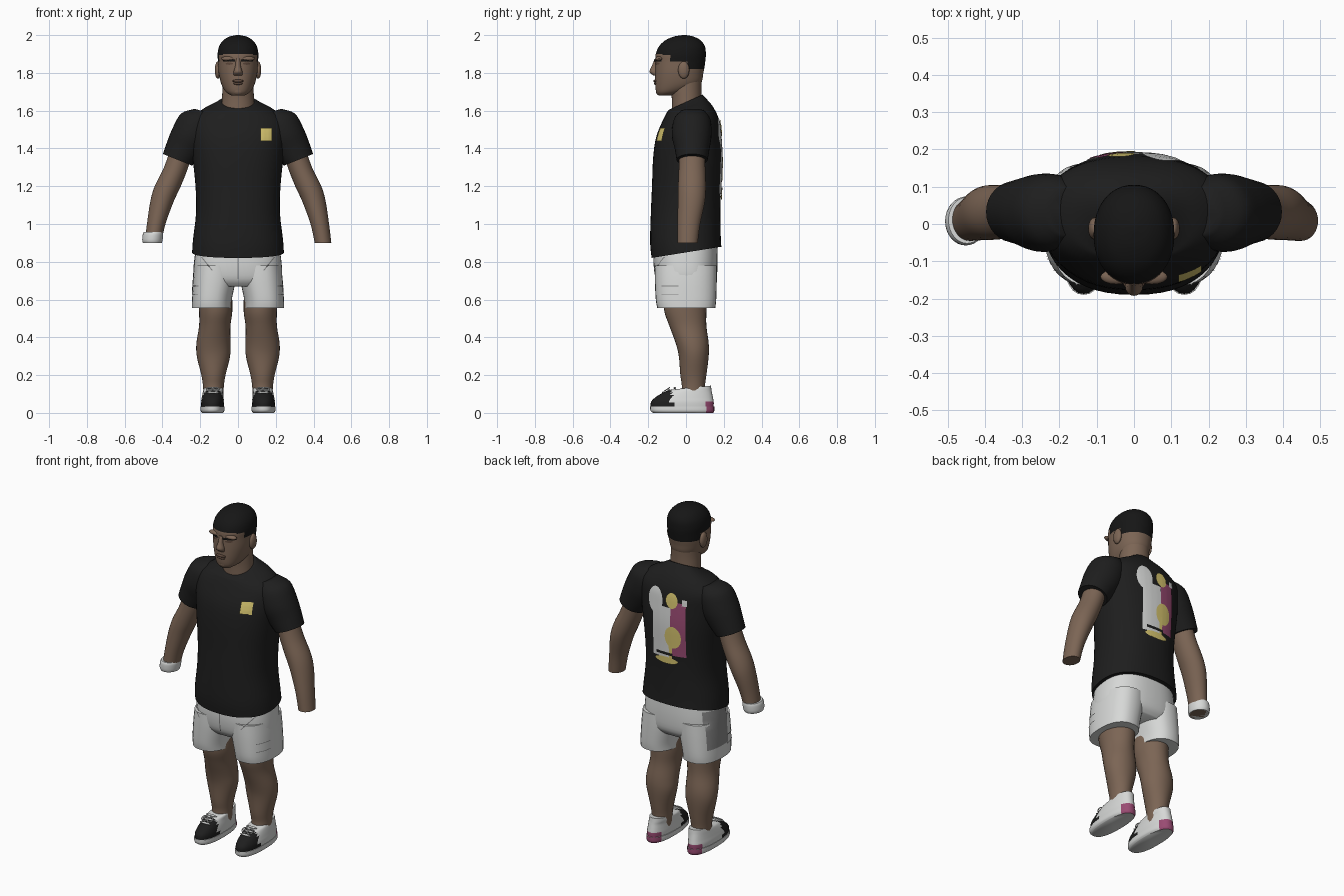
import bpy, bmesh, math
from mathutils import Vector
from mathutils.bvhtree import BVHTree


def material(name, r, g, b):
    m = bpy.data.materials.new(name)
    m.diffuse_color = (r, g, b, 1)
    return m


BLACK = material("black cloth", 0.013, 0.013, 0.013)
HAIR = material("hair black", 0.008, 0.008, 0.008)
SKIN = material("skin", 0.2, 0.13, 0.09)
DARK_SKIN = material("dark skin", 0.11, 0.065, 0.045)
WHITE = material("white", 0.68, 0.69, 0.68)
YELLOW = material("yellow", 0.68, 0.56, 0.16)
PINK = material("pink", 0.32, 0.07, 0.17)
GREY = material("grey", 0.25, 0.25, 0.25)


def finish(name, bm, mats, rule=None):
    me = bpy.data.meshes.new(name)
    bm.to_mesh(me)
    bm.free()
    ob = bpy.data.objects.new(name, me)
    bpy.context.collection.objects.link(ob)
    for m in mats:
        me.materials.append(m)
    for p in me.polygons:
        p.use_smooth = True
        if rule:
            p.material_index = rule(p.center)
    bpy.ops.object.select_all(action='DESELECT')
    ob.select_set(True)
    bpy.context.view_layer.objects.active = ob
    bpy.ops.object.shade_smooth_by_angle(angle=math.radians(50))
    return ob


def catmull(a, b, c, d, t):
    return 0.5 * (2*b + (c-a)*t + (2*a-5*b+4*c-d)*t*t + (3*b-a-3*c+d)*t**3)


def loft(name, sections, mats, side=1, power=2.0, seg=32, steps=4, rule=None):
    """Sections: z, centre x, radius x, front y, back y, tilt along x, tilt along y."""
    s = [tuple(k) + (0,) * (7 - len(k)) for k in sections]
    rows = []
    for i in range(len(s) - 1):
        a, b, c, d = s[max(i-1, 0)], s[i], s[i+1], s[min(i+2, len(s)-1)]
        rows += [[catmull(*q, j/steps) for q in zip(a, b, c, d)] for j in range(steps)]
    rows.append(s[-1])
    bm = bmesh.new()
    rings = []
    for z, cx, rx, yf, yb, tx, ty in rows:
        ring = []
        for k in range(seg):
            t = 2 * math.pi * k / seg
            c, n = math.cos(t), math.sin(t)
            dx = rx * math.copysign(abs(c) ** (2/power), c)
            dy = (yb-yf)/2 * math.copysign(abs(n) ** (2/power), n)
            ring.append(bm.verts.new((side*(cx+dx), (yf+yb)/2+dy, z+tx*dx+ty*dy)))
        rings.append(ring)
    for a, b in zip(rings, rings[1:]):
        for k in range(seg):
            bm.faces.new((a[k], a[(k+1) % seg], b[(k+1) % seg], b[k]))
    bm.faces.new(rings[0])
    bm.faces.new(rings[-1])
    bmesh.ops.recalc_face_normals(bm, faces=bm.faces)
    return finish(name, bm, mats, rule)


def ball(name, loc, size, mat):
    bm = bmesh.new()
    bmesh.ops.create_uvsphere(bm, u_segments=16, v_segments=10, radius=1)
    bmesh.ops.scale(bm, vec=size, verts=bm.verts)
    bmesh.ops.translate(bm, vec=loc, verts=bm.verts)
    return finish(name, bm, [mat])


def patch(name, targets, axis, sign, u, v, hu, hv, mat, lift=0.004, oval=False, lean=0, n=10):
    """Thin plate draped on the targets, seen along the x or y axis."""
    trees = [BVHTree.FromPolygons([w.co for w in o.data.vertices],
                                  [p.vertices[:] for p in o.data.polygons]) for o in targets]
    way = Vector((sign, 0, 0)) if axis == 'x' else Vector((0, sign, 0))
    bm = bmesh.new()
    grid = {}
    for i in range(n+1):
        for j in range(n+1):
            a, b = 2*i/n-1, 2*j/n-1
            if oval:
                a, b = a*math.sqrt(1-b*b/2), b*math.sqrt(1-a*a/2)
            p, q = u+a*hu+lean*b*hv, v+b*hv
            start = (Vector((0, p, q)) if axis == 'x' else Vector((p, 0, q))) + way
            hits = [t.ray_cast(start, -way) for t in trees]
            hits = [h for h in hits if h[0]]
            if hits:
                h = min(hits, key=lambda k: k[3])
                grid[i, j] = bm.verts.new(h[0] + way*lift)
    for i in range(n):
        for j in range(n):
            c = [(i, j), (i+1, j), (i+1, j+1), (i, j+1)]
            if all(k in grid for k in c):
                f = bm.faces.new([grid[k] for k in c])
                f.normal_update()
                if f.normal.dot(way) < 0:
                    f.normal_flip()
    return finish(name, bm, [mat])


# Head with a painted hairline
def hairline(c):
    if c.y < -0.085:
        line = 1.9 - 0.2 * max(0, abs(c.x) - 0.06)
    elif c.y < 0.01:
        line = 1.86
    else:
        line = 1.825
    return 1 if c.z > line else 0


head = loft("head", [(1.68, 0, 0.035, -0.145, -0.08), (1.70, 0, 0.065, -0.158, 0.0),
                     (1.74, 0, 0.088, -0.163, 0.075), (1.80, 0, 0.102, -0.163, 0.092),
                     (1.86, 0, 0.106, -0.162, 0.102), (1.90, 0, 0.108, -0.16, 0.105),
                     (1.94, 0, 0.1, -0.143, 0.1), (1.972, 0, 0.078, -0.11, 0.078),
                     (1.992, 0, 0.045, -0.065, 0.04), (2.0, 0, 0.008, -0.02, 0.0)],
            [SKIN, HAIR], power=2.15, seg=48, steps=6, rule=hairline)
loft("neck", [(1.56, 0, 0.09, -0.075, 0.085), (1.66, 0, 0.085, -0.075, 0.082),
              (1.72, 0, 0.082, -0.08, 0.082), (1.78, 0, 0.08, -0.07, 0.085)], [SKIN])
loft("nose", [(1.785, 0, 0.022, -0.17, -0.14), (1.805, 0, 0.024, -0.193, -0.14),
              (1.835, 0, 0.015, -0.182, -0.14), (1.875, 0, 0.012, -0.165, -0.14)], [SKIN], seg=16)
ball("chin", (0, -0.138, 1.705), (0.035, 0.022, 0.025), SKIN)
ball("upper_lip", (0, -0.16, 1.757), (0.03, 0.013, 0.008), DARK_SKIN)
ball("lower_lip", (0, -0.158, 1.744), (0.026, 0.013, 0.008), DARK_SKIN)
for s, tag in ((1, "left"), (-1, "right")):
    ball(tag + "_ear", (s*0.107, -0.012, 1.815), (0.016, 0.03, 0.046), SKIN)
    ball(tag + "_brow_ridge", (s*0.048, -0.142, 1.875), (0.042, 0.02, 0.013), SKIN)
    patch(tag + "_eyebrow", [head], 'y', -1, s*0.048, 1.866, 0.032, 0.006, HAIR, 0.008)
    patch(tag + "_eye", [head], 'y', -1, s*0.046, 1.849, 0.02, 0.006, DARK_SKIN, 0.003, True)

# T-shirt body
shirt = loft("shirt_body", [(0.85, 0, 0.243, -0.182, 0.187, 0, 0.16), (0.92, 0, 0.238, -0.19, 0.184, 0, 0.08),
                            (1.06, 0, 0.222, -0.186, 0.182), (1.2, 0, 0.225, -0.18, 0.185),
                            (1.35, 0, 0.24, -0.174, 0.19), (1.46, 0, 0.25, -0.158, 0.185),
                            (1.55, 0, 0.245, -0.122, 0.175), (1.605, 0, 0.19, -0.1, 0.145, 0, 0.1),
                            (1.63, 0, 0.13, -0.095, 0.11, 0, 0.3), (1.645, 0, 0.092, -0.09, 0.088, 0, 0.45)],
             [BLACK], power=2.3, seg=48)

# Arms, sleeves, legs, shorts legs and shoes on both sides
short_parts = [loft("shorts_hips", [(0.67, 0, 0.2, -0.13, 0.13), (0.71, 0, 0.232, -0.16, 0.16),
                                    (0.8, 0, 0.23, -0.172, 0.168), (0.9, 0, 0.215, -0.165, 0.165)],
                    [WHITE], power=2.5, seg=48)]


def shoe_colour(c):
    if c.y > 0.1 and c.z < 0.06:
        return 2
    return 1 if c.y < -0.075 and c.z > 0.035 else 0


for s, tag in ((1, "left"), (-1, "right")):
    loft(tag + "_sleeve", [(1.34, 0.32, 0.077, -0.05, 0.115, 0.4), (1.4, 0.285, 0.09, -0.06, 0.125, 0.4),
                           (1.47, 0.245, 0.1, -0.075, 0.135, 0.4), (1.55, 0.21, 0.09, -0.065, 0.13, 0.4),
                           (1.595, 0.18, 0.05, -0.03, 0.1, 0.3)], [BLACK], s)
    loft(tag + "_arm", [(0.9, 0.45, 0.044, -0.045, 0.062), (1.0, 0.433, 0.049, -0.045, 0.075),
                        (1.12, 0.402, 0.062, -0.043, 0.1), (1.2, 0.372, 0.069, -0.042, 0.105),
                        (1.3, 0.328, 0.064, -0.038, 0.102), (1.42, 0.29, 0.06, -0.035, 0.1)], [SKIN], s)
    loft(tag + "_leg", [(0.07, 0.13, 0.052, -0.03, 0.1), (0.14, 0.13, 0.055, -0.022, 0.1),
                        (0.2, 0.13, 0.064, -0.03, 0.108), (0.3, 0.13, 0.088, -0.038, 0.12),
                        (0.37, 0.13, 0.09, -0.055, 0.12), (0.46, 0.123, 0.083, -0.088, 0.108),
                        (0.54, 0.118, 0.088, -0.115, 0.108), (0.64, 0.12, 0.088, -0.12, 0.11)], [SKIN], s)
    short_parts.append(loft(tag + "_shorts_leg", [
        (0.555, 0.14, 0.104, -0.152, 0.155), (0.6, 0.138, 0.105, -0.16, 0.16),
        (0.7, 0.125, 0.112, -0.165, 0.163), (0.78, 0.118, 0.11, -0.165, 0.163)],
        [WHITE], s, power=2.4))
    loft(tag + "_sole", [(0, 0.135, 0.055, -0.175, 0.145), (0.012, 0.135, 0.063, -0.188, 0.15),
                         (0.035, 0.135, 0.063, -0.19, 0.15)], [WHITE, BLACK, PINK], s, 2.4,
         rule=shoe_colour)
    loft(tag + "_shoe", [(0.02, 0.135, 0.06, -0.186, 0.145), (0.055, 0.135, 0.061, -0.186, 0.147),
                         (0.08, 0.134, 0.058, -0.165, 0.143), (0.105, 0.133, 0.054, -0.125, 0.138),
                         (0.122, 0.131, 0.052, -0.085, 0.135), (0.135, 0.13, 0.048, -0.05, 0.132, 0, 0.1)],
         [WHITE, BLACK, PINK], s, 2.3, steps=5, rule=shoe_colour)
    # Laces across the tongue and a small bow
    for i in range(3):
        ball(f"{tag}_lace_{i}", (s*0.133, -0.12+0.03*i, 0.108+0.012*i), (0.036, 0.006, 0.006), WHITE)
    for d in (-1, 1):
        bpy.ops.mesh.primitive_torus_add(major_radius=0.016, minor_radius=0.0035, major_segments=16,
                                         minor_segments=6, rotation=(0.6, 0, 0),
                                         location=(s*0.133+d*0.018, -0.1, 0.125))
        bow = bpy.context.object
        bow.name = tag + "_bow_loop"
        bow.data.materials.append(WHITE)

# Wristband
loft("wristband", [(0.9, 0.453, 0.05, -0.052, 0.066), (0.915, 0.453, 0.054, -0.057, 0.072),
                   (0.945, 0.45, 0.054, -0.057, 0.074), (0.958, 0.448, 0.05, -0.052, 0.072)], [WHITE], -1)

# Shorts details: fly seam, pocket flaps and side panel
patch("fly_seam", short_parts, 'y', -1, 0, 0.77, 0.003, 0.06, GREY)
for s, tag in ((1, "left"), (-1, "right")):
    patch(tag + "_pocket_seam", short_parts, 'y', -1, s*0.165, 0.79, 0.003, 0.035, GREY, lean=s*0.8)
    for z in (0.625, 0.672):
        patch(f"{tag}_flap_seam", short_parts, 'x', s, -0.085, z, 0.045, 0.002, GREY)
patch("side_panel", short_parts, 'x', -1, 0.03, 0.74, 0.085, 0.11, GREY, 0.003)

# Chest badge
patch("chest_badge", [shirt], 'y', -1, 0.15, 1.473, 0.031, 0.034, YELLOW, 0.009)

# Back print: abstract blocks and ovals
for name, x, z, hx, hz, mat, lift, oval in (
        ("white_oval", 0.075, 1.485, 0.05, 0.075, WHITE, 0.004, True),
        ("white_column", 0.03, 1.31, 0.06, 0.15, WHITE, 0.0035, False),
        ("pink_column", -0.075, 1.34, 0.045, 0.16, PINK, 0.0045, False),
        ("white_corner", -0.112, 1.505, 0.014, 0.018, WHITE, 0.006, False),
        ("yellow_disc", -0.035, 1.505, 0.038, 0.045, YELLOW, 0.007, True),
        ("yellow_blob", -0.045, 1.29, 0.05, 0.065, YELLOW, 0.006, True),
        ("yellow_stem", -0.03, 1.2, 0.01, 0.07, YELLOW, 0.0065, False),
        ("black_strip", 0.01, 1.185, 0.055, 0.008, BLACK, 0.0075, False),
        ("yellow_base", 0.0, 1.145, 0.075, 0.02, YELLOW, 0.007, True)):
    patch("print_" + name, [shirt], 'y', 1, x, z, hx, hz, mat, lift, oval)
